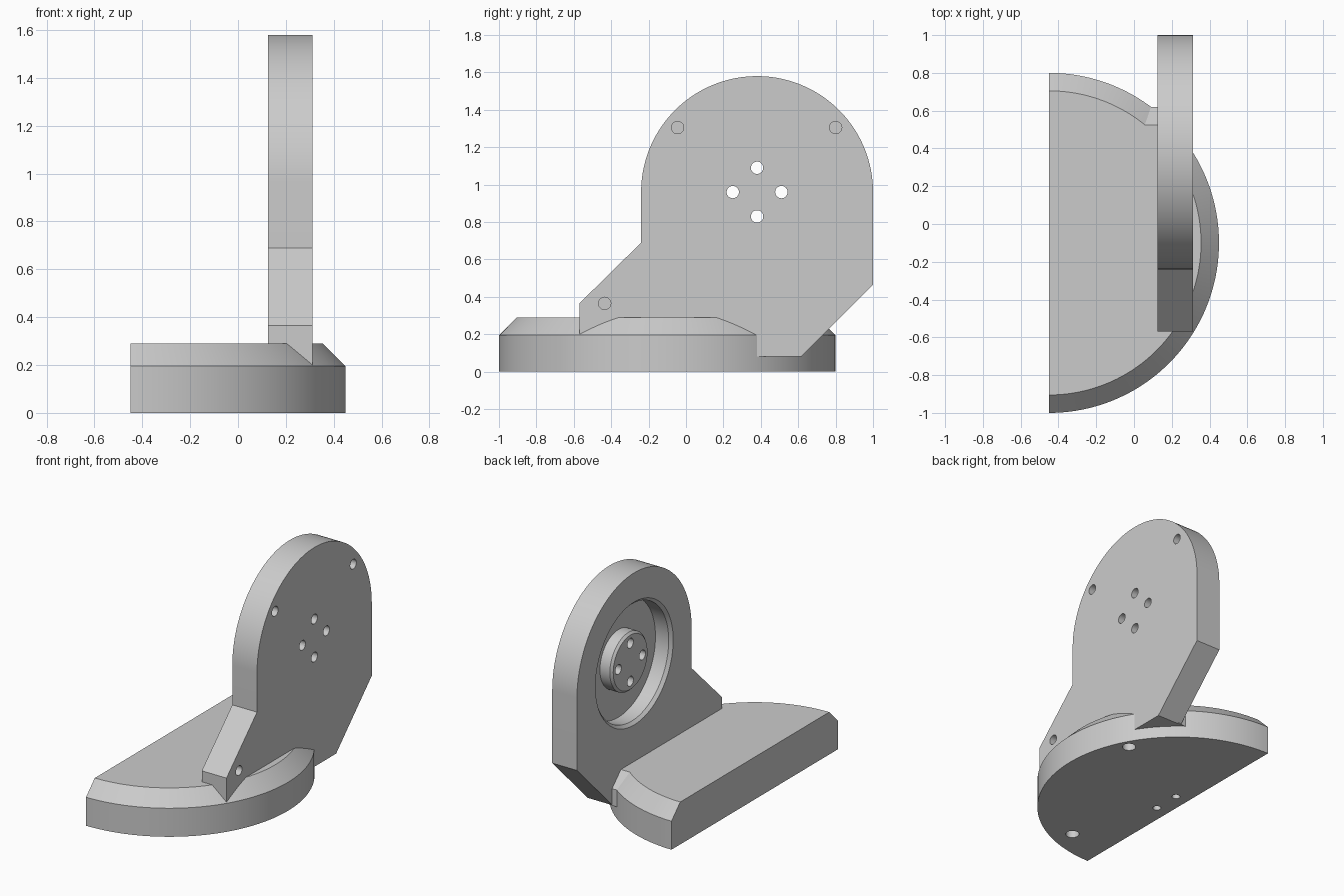
import bpy, bmesh
from math import pi, cos, sin, radians

if "Cube" in bpy.data.objects:
    bpy.data.objects.remove(bpy.data.objects["Cube"])

grey = bpy.data.materials.new("light_grey")
grey.use_nodes = True
grey.diffuse_color = (0.6, 0.6, 0.6, 1)
grey.node_tree.nodes["Principled BSDF"].inputs["Base Color"].default_value = (0.6, 0.6, 0.6, 1)


def loft(name, loops):
    """Closed solid skinned through equal-length point loops."""
    bm = bmesh.new()
    rings = [[bm.verts.new(p) for p in loop] for loop in loops]
    n = len(rings[0])
    for a, b in zip(rings, rings[1:]):
        for i in range(n):
            j = (i + 1) % n
            bm.faces.new((a[i], a[j], b[j], b[i]))
    bm.faces.new(rings[0])
    bm.faces.new(rings[-1])
    bmesh.ops.recalc_face_normals(bm, faces=bm.faces)
    mesh = bpy.data.meshes.new(name)
    bm.to_mesh(mesh)
    bm.free()
    mesh.materials.append(grey)
    obj = bpy.data.objects.new(name, mesh)
    bpy.context.collection.objects.link(obj)
    return obj


def arc(cx, cy, r, start, end, n):
    return [(cx + r * cos(start + (end - start) * i / n),
             cy + r * sin(start + (end - start) * i / n)) for i in range(n + 1)]


def slab(name, outline, x0, x1):
    return loft(name, [[(x, y, z) for y, z in outline] for x in (x0, x1)])


def round_x(name, y, z, sections, n=96):
    """Round solid along x from (x, radius) sections."""
    return loft(name, [[(x, p, q) for p, q in arc(y, z, r, 0, 2 * pi, n)[:-1]]
                       for x, r in sections])


def round_z(name, x, y, r, z0, z1, n=40):
    ring = arc(x, y, r, 0, 2 * pi, n)[:-1]
    return loft(name, [[(p, q, z) for p, q in ring] for z in (z0, z1)])


def boolean(target, tools, operation="DIFFERENCE"):
    bpy.context.view_layer.objects.active = target
    for tool in tools:
        mod = target.modifiers.new("cut", "BOOLEAN")
        mod.operation = operation
        mod.solver = "EXACT"
        mod.object = tool
        bpy.ops.object.modifier_apply(modifier=mod.name)


def finish(obj):
    bpy.ops.object.select_all(action="DESELECT")
    obj.select_set(True)
    bpy.context.view_layer.objects.active = obj
    bpy.ops.object.shade_smooth_by_angle(angle=radians(20))


HUB_Y, HUB_Z = 0.38, 0.96
LEFT, RIGHT, FLOOR = 0.125, 0.312, 0.245

# half-round base with chamfered rim
base = loft("base", [[(x, y, z) for x, y in arc(-0.45, -0.1, r, -pi / 2, pi / 2, 96)]
                     for r, z in ((0.9, 0), (0.9, 0.195), (0.805, 0.29))])

# small shoulder filling the corner behind the upright
shoulder = slab("shoulder", [(0.62, 0.08), (0.62, 0.195), (0.525, 0.29),
                             (0.3, 0.29), (0.3, 0.08)], -0.05, 0.15)
boolean(base, [shoulder], "UNION")

# blind screw holes under the base
base_holes = [round_z("base_hole", x, y, r, -0.05, 0.12) for x, y, r in
              ((0.285, 0.29, 0.043), (-0.155, -0.8, 0.043),
               (-0.355, -0.195, 0.026), (-0.355, -0.005, 0.026))]
boolean(base, base_holes)

# upright plate
outline = arc(HUB_Y, HUB_Z, 0.62, 0, pi, 96) + [
    (-0.24, 0.69), (-0.57, 0.365), (-0.57, 0.15), (0.36, 0.15),
    (0.375, 0.08), (0.615, 0.08), (1.0, 0.465)]
upright = slab("upright_plate", outline, LEFT, RIGHT)

# round recess with a chamfered rim
recess = round_x("recess_cutter", HUB_Y, HUB_Z,
                 [(LEFT - 0.02, 0.44), (LEFT + 0.02, 0.40), (FLOOR, 0.40)])
boolean(upright, [recess])

# hub boss standing in the recess
hub = round_x("hub_boss", HUB_Y, HUB_Z,
              [(0.155, 0.185), (0.17, 0.2), (FLOOR + 0.01, 0.2)])

# four through holes in the hub
hub_holes = [round_x("hub_hole", HUB_Y + 0.13 * cos(k * pi / 2),
                     HUB_Z + 0.13 * sin(k * pi / 2),
                     [(0, 0.033), (0.5, 0.033)], 40) for k in range(4)]
boolean(upright, hub_holes)
boolean(hub, hub_holes)

# blind holes in the outer face
face_holes = [round_x("face_hole", y, z, [(RIGHT - 0.11, 0.033), (0.5, 0.033)], 40)
              for y, z in ((-0.045, 1.305), (0.8, 1.305), (-0.435, 0.365))]
boolean(upright, face_holes)

for cutter in [shoulder, recess] + base_holes + hub_holes + face_holes:
    bpy.data.objects.remove(cutter)

for part in (base, upright, hub):
    finish(part)
